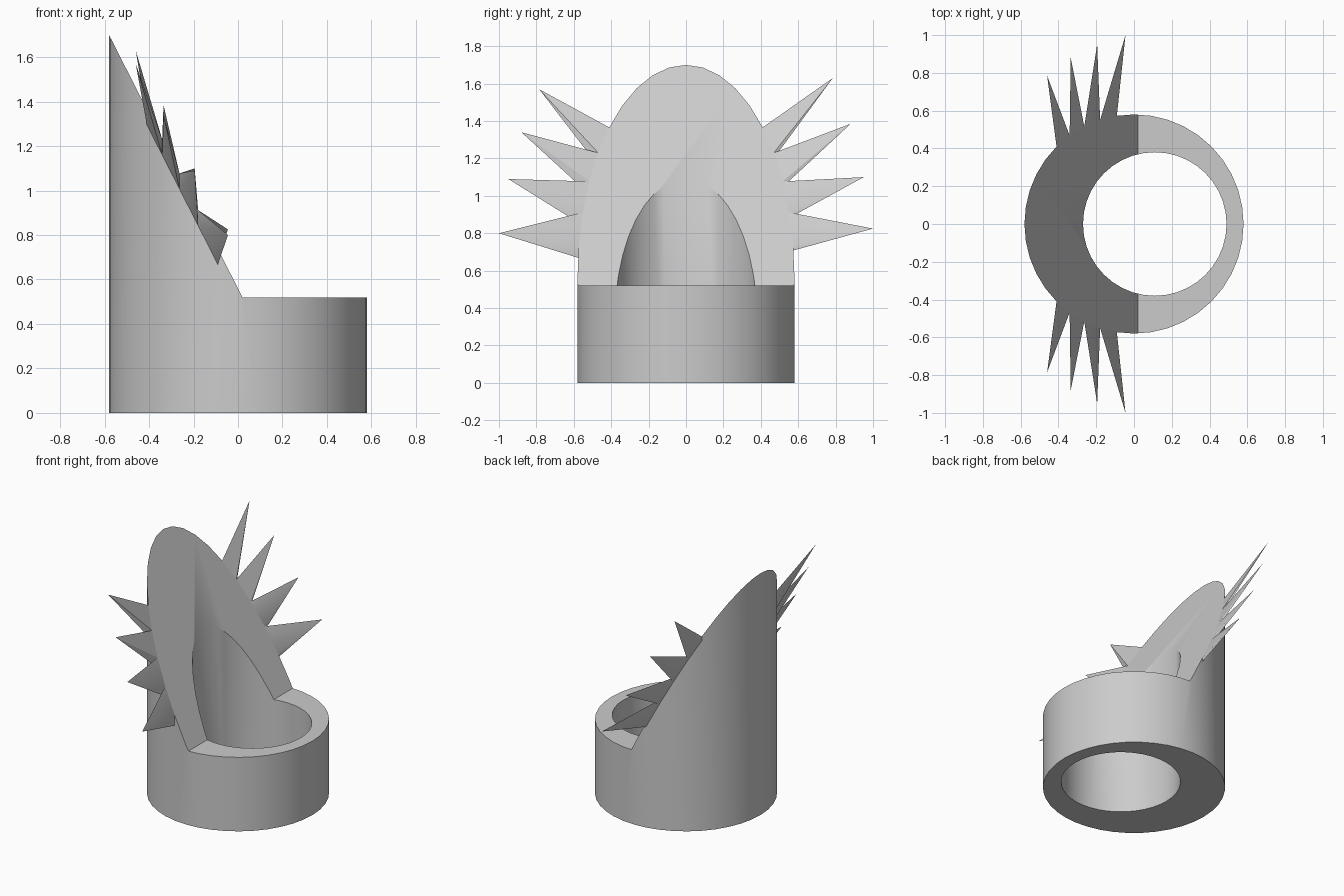
import bpy, bmesh
from math import cos, sin, radians

if "Cube" in bpy.data.objects:
    bpy.data.objects.remove(bpy.data.objects["Cube"])

R, STEP = 0.58, 0.52          # outer radius, height of the low wall
CUT_X, TOP = 0.02, 1.70       # where the slope starts, highest point


def slope(x):
    return STEP + (CUT_X - x) * (TOP - STEP) / (CUT_X + R)


def cylinder(name, radius, depth, loc):
    bpy.ops.mesh.primitive_cylinder_add(vertices=40, radius=radius, depth=depth,
                                        location=loc, rotation=(0, 0, radians(90)))
    ob = bpy.context.object
    ob.name = name
    return ob


def mesh_object(name, verts, faces):
    me = bpy.data.meshes.new(name)
    me.from_pydata(verts, [], faces)
    bm = bmesh.new()
    bm.from_mesh(me)
    bmesh.ops.recalc_face_normals(bm, faces=bm.faces)
    bm.to_mesh(me)
    bm.free()
    ob = bpy.data.objects.new(name, me)
    bpy.context.collection.objects.link(ob)
    return ob


def activate(ob):
    bpy.ops.object.select_all(action='DESELECT')
    ob.select_set(True)
    bpy.context.view_layer.objects.active = ob


# Tube wall, with an off-centre bore
body = cylinder("sloped_tube", R, TOP, (0, 0, TOP / 2))
bore = cylinder("bore_cutter", 0.38, 3, (0.11, 0, TOP / 2))

# Prism that removes everything above the slope and the low wall
profile = [(CUT_X, STEP), (1, STEP), (1, 3), (-0.7, 3), (-0.7, slope(-0.7))]
n = len(profile)
verts = [(x, y, z) for y in (-1, 1) for x, z in profile]
faces = [list(range(n)), list(range(n, 2 * n))]
faces += [[i, (i + 1) % n, (i + 1) % n + n, i + n] for i in range(n)]
wedge = mesh_object("slope_cutter", verts, faces)

activate(body)
for cutter in (bore, wedge):
    mod = body.modifiers.new("cut", 'BOOLEAN')
    mod.operation = 'DIFFERENCE'
    mod.solver = 'EXACT'
    mod.object = cutter
    bpy.ops.object.modifier_apply(modifier=mod.name)
for cutter in (bore, wedge):
    bpy.data.objects.remove(cutter)
activate(body)
bpy.ops.object.shade_smooth_by_angle(angle=radians(30))

# Spikes: one per wall facet below the rim, four on each side
tips_x_y = [(-0.46, 0.785), (-0.335, 0.88), (-0.195, 0.95), (-0.045, 1.0)]
sides = {"left_spikes": (-1, 0.07, (1.57, 1.34, 1.09, 0.80)),
         "right_spikes": (1, 0.03, (1.63, 1.385, 1.10, 0.825))}
for name, (side, drop, heights) in sides.items():
    verts, faces = [], []
    for i, ((tx, ty), tz) in enumerate(zip(tips_x_y, heights)):
        b = len(verts)
        base = [(R * cos(radians(a)), side * R * sin(radians(a)))
                for a in (135 - 9 * i, 126 - 9 * i)]
        (ax, ay), (bx, by) = base
        verts += [(ax, ay, slope(ax)), (bx, by, slope(bx)),
                  (bx, by, slope(bx) - drop), (ax, ay, slope(ax) - drop),
                  (tx, side * ty, tz)]
        faces += [(b + k, b + (k + 1) % 4, b + 4) for k in range(4)]
        faces.append((b, b + 1, b + 2, b + 3))
    spikes = mesh_object(name, verts, faces)
    activate(spikes)
    bpy.ops.object.shade_smooth_by_angle(angle=radians(30))
